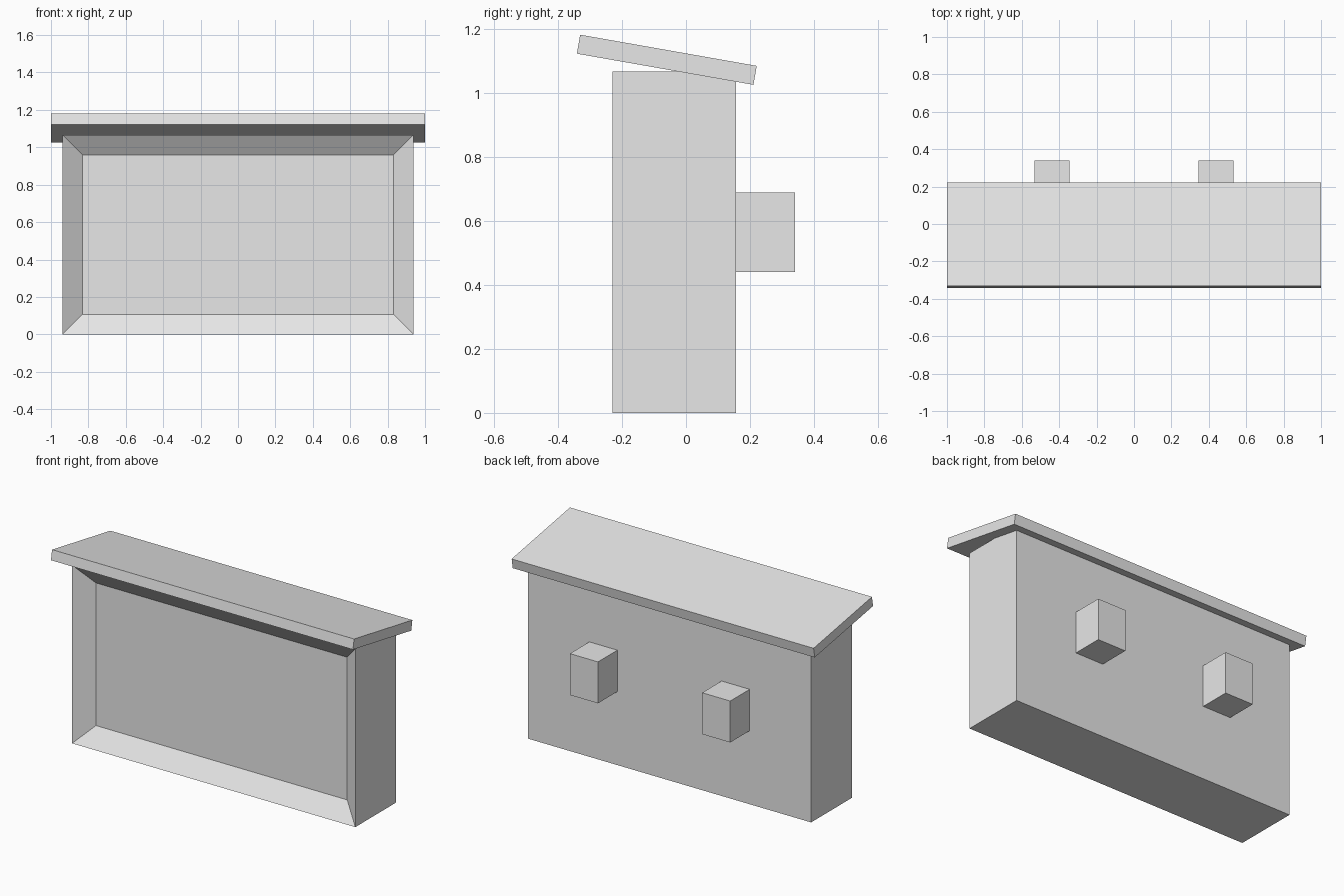
import bpy, bmesh, math
from mathutils import Vector

cube = bpy.data.objects.get("Cube")
if cube:
    bpy.data.objects.remove(cube, do_unlink=True)

grey = bpy.data.materials.new("light_grey")
grey.use_nodes = True
grey.diffuse_color = (0.8, 0.8, 0.8, 1)
grey.node_tree.nodes["Principled BSDF"].inputs["Base Color"].default_value = grey.diffuse_color


def box(name, low, high, tilt=0):
    """Box between two corners, tilted about its own centre on x."""
    low, high = Vector(low), Vector(high)
    bm = bmesh.new()
    bmesh.ops.create_cube(bm, size=1)
    bmesh.ops.scale(bm, vec=high - low, verts=bm.verts)
    mesh = bpy.data.meshes.new(name)
    bm.to_mesh(mesh)
    bm.free()
    mesh.materials.append(grey)
    obj = bpy.data.objects.new(name, mesh)
    obj.location = (low + high) / 2
    obj.rotation_euler.x = tilt
    bpy.context.collection.objects.link(obj)
    return obj


# Board body with a recessed front panel
body = box("board_body", (-0.938, -0.23, 0), (0.938, 0.156, 1.066))
bm = bmesh.new()
bm.from_mesh(body.data)
front = min(bm.faces, key=lambda f: f.calc_center_median().y)
bmesh.ops.inset_region(bm, faces=[front], thickness=0.15)
bmesh.ops.translate(bm, verts=front.verts, vec=(0, 0.075, 0))
bm.to_mesh(body.data)
bm.free()

# Sloping roof slab, higher at the front
box("roof", (-1, -0.34, 1.073), (1, 0.22, 1.133), math.radians(-10))

# Two mounting blocks on the back
for side, x in (("left", 0.438), ("right", -0.438)):
    box(side + "_back_block", (x - 0.093, 0.156, 0.44), (x + 0.093, 0.34, 0.688))
